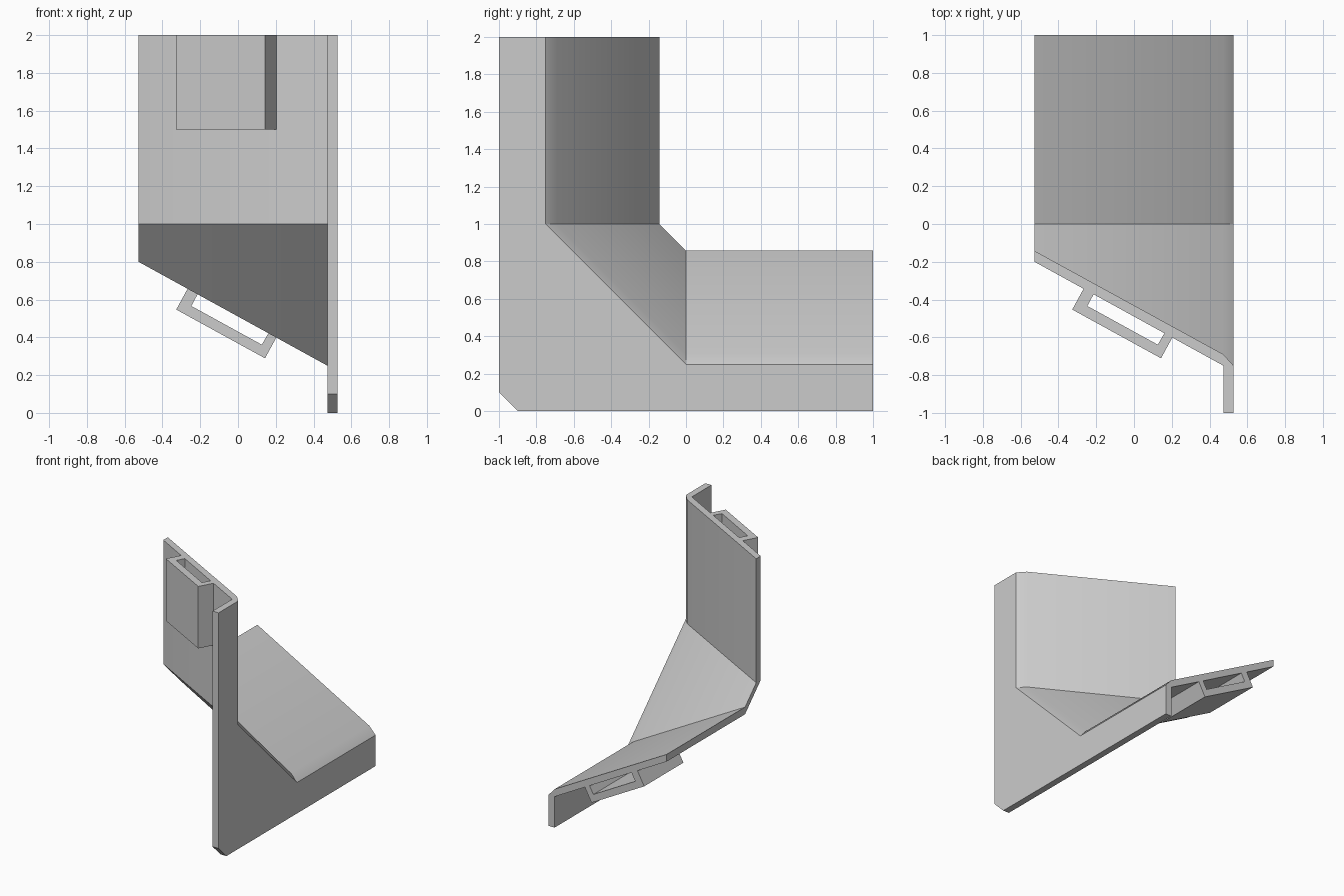
import bpy
import bmesh
import math

cube = bpy.data.objects.get("Cube")
if cube:
    bpy.data.objects.remove(cube)

grey = bpy.data.materials.new("plain grey")
grey.use_nodes = True
grey.diffuse_color = (0.6, 0.6, 0.6, 1)
grey.node_tree.nodes["Principled BSDF"].inputs["Base Color"].default_value = (0.6, 0.6, 0.6, 1)


def loft(name, sections):
    """Closed solid through matching rings of points."""
    bm = bmesh.new()
    rings = [[bm.verts.new(p) for p in s] for s in sections]
    n = len(rings[0])
    for a, b in zip(rings, rings[1:]):
        for i in range(n):
            j = (i + 1) % n
            bm.faces.new((a[i], a[j], b[j], b[i]))
    bm.faces.new(rings[0])
    bm.faces.new(rings[-1])
    bmesh.ops.recalc_face_normals(bm, faces=bm.faces)
    mesh = bpy.data.meshes.new(name)
    bm.to_mesh(mesh)
    bm.free()
    mesh.materials.append(grey)
    obj = bpy.data.objects.new(name, mesh)
    bpy.context.collection.objects.link(obj)
    bpy.ops.object.select_all(action="DESELECT")
    obj.select_set(True)
    bpy.context.view_layer.objects.active = obj
    bpy.ops.object.shade_smooth_by_angle(angle=math.radians(30))
    return obj


def upright(profile, z):
    return [(x, d, z) for x, d in profile]


def lying(profile, y):
    # The lower arm mirrors the upright arm across the corner diagonal
    return [(x, y, d + 1) for x, d in profile]


OUT, INNER = 0.527, 0.473

# Side plate: L outline with a braced inner corner and a clipped outer corner
outline = [(-1, 2), (-0.75, 2), (-0.75, 1), (0, 0.25), (1, 0.25),
           (1, 0), (-0.9, 0), (-1, 0.1)]
loft("side_plate", [[(x, y, z) for y, z in outline] for x in (INNER, OUT)])

# Slanted panel: upright, diagonal and lying stretches
panel = [(-OUT, -0.2), (INNER, -0.75), (OUT, -0.75), (INNER, -0.69), (-OUT, -0.142)]
loft("slanted_panel", [upright(panel, 2), upright(panel, 1),
                       lying(panel, 0), lying(panel, 1)])

# Open sleeves: a channel standing on the panel's outer face of each arm
sleeve = [(-0.267, -0.343), (-0.327, -0.453), (0.143, -0.711), (0.203, -0.601),
          (0.161, -0.578), (0.126, -0.639), (-0.247, -0.434), (-0.214, -0.372)]
loft("upper_sleeve", [upright(sleeve, z) for z in (1.5, 2)])
loft("lower_sleeve", [lying(sleeve, y) for y in (0.5, 1)])
